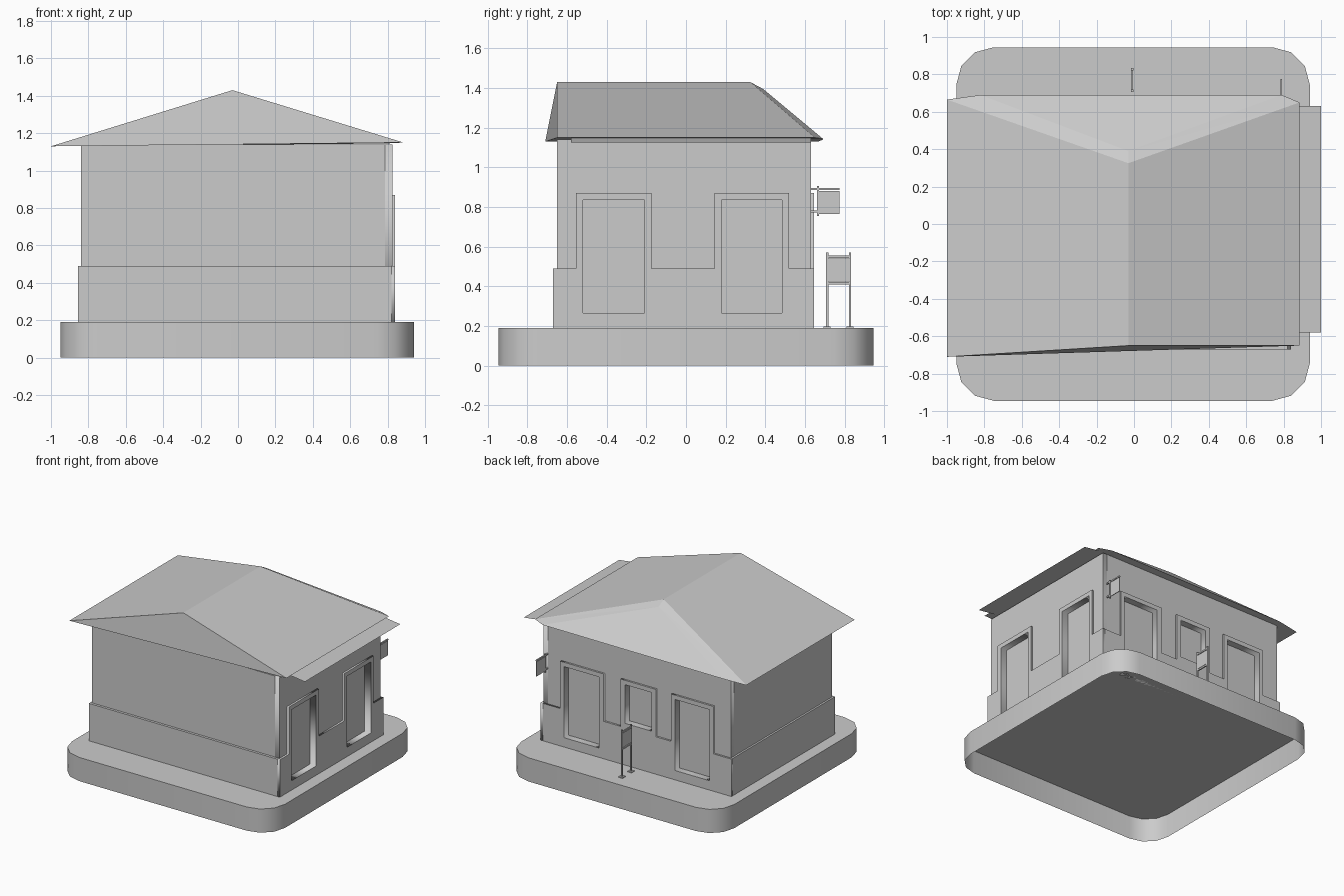
import bpy, bmesh, math
from mathutils import Matrix

if "Cube" in bpy.data.objects:
    bpy.data.objects.remove(bpy.data.objects["Cube"])


def mesh_obj(name, bm):
    bmesh.ops.recalc_face_normals(bm, faces=bm.faces)
    me = bpy.data.meshes.new(name)
    bm.to_mesh(me)
    bm.free()
    ob = bpy.data.objects.new(name, me)
    bpy.context.collection.objects.link(ob)
    return ob


def box(name, x, y, z):
    bm = bmesh.new()
    bmesh.ops.create_cube(bm, size=1)
    for v in bm.verts:
        v.co = [a + (b - a) * (c + 0.5) for (a, b), c in zip((x, y, z), v.co)]
    return mesh_obj(name, bm)


def surface(name, verts, faces):
    bm = bmesh.new()
    vs = [bm.verts.new(v) for v in verts]
    for f in faces:
        bm.faces.new([vs[i] for i in f])
    return mesh_obj(name, bm)


def rect(a, b, z0, z1):
    return [(a, z0), (b, z0), (b, z1), (a, z1)]


def plate(name, outline, holes, w0, w1, axes):
    """Flat plate with openings, from a filled and extruded 2D curve."""
    cu = bpy.data.curves.new(name, 'CURVE')
    cu.dimensions = '2D'
    cu.fill_mode = 'BOTH'
    cu.extrude = (w1 - w0) / 2
    for loop in [outline] + holes:
        s = cu.splines.new('POLY')
        s.points.add(len(loop) - 1)
        for p, (u, v) in zip(s.points, loop):
            p.co = (u, v, 0, 1)
        s.use_cyclic_u = True
    tmp = bpy.data.objects.new(name + "_curve", cu)
    bpy.context.collection.objects.link(tmp)
    dg = bpy.context.evaluated_depsgraph_get()
    me = bpy.data.meshes.new_from_object(tmp.evaluated_get(dg))
    bpy.data.objects.remove(tmp)
    m = Matrix(axes).transposed().to_4x4()
    me.transform(m @ Matrix.Translation((0, 0, (w0 + w1) / 2)))
    ob = bpy.data.objects.new(name, me)
    bpy.context.collection.objects.link(ob)


def battlement(a, b, frames):
    """Plinth outline that steps up around each door or window frame."""
    pts = [(b, 0.19), (a, 0.19), (a, 0.49)]
    for f0, f1 in frames:
        pts += [(f0, 0.49), (f0, 0.87), (f1, 0.87), (f1, 0.49)]
    return pts + [(b, 0.49)]


# Base slab with rounded corners, open underneath
bm = bmesh.new()
ring = []
for k, (sx, sy) in enumerate([(1, 1), (-1, 1), (-1, -1), (1, -1)]):
    for i in range(4):
        a = math.radians(90 * k + 30 * i)
        ring.append(bm.verts.new((-0.005 + sx * 0.745 + 0.2 * math.cos(a),
                                  sy * 0.745 + 0.2 * math.sin(a), 0.19)))
low = [bm.verts.new((v.co.x, v.co.y, 0)) for v in ring]
bm.faces.new(ring)
for i in range(len(ring)):
    j = (i + 1) % len(ring)
    bm.faces.new((low[i], low[j], ring[j], ring[i]))
base = mesh_obj("base_slab", bm)
bpy.context.view_layer.objects.active = base
base.select_set(True)
bpy.ops.object.shade_smooth_by_angle(angle=math.radians(35))
base.select_set(False)

# House core, including the recessed door and window panels
box("house_core", (-0.84, 0.785), (-0.65, 0.59), (0.19, 1.14))
box("plinth_core", (-0.855, 0.785), (-0.67, 0.59), (0.19, 0.49))

# Right and back walls, each with a raised plinth and frames
RIGHT = [(0, 1, 0), (0, 0, 1), (1, 0, 0)]
BACK = [(-1, 0, 0), (0, 0, 1), (0, 1, 0)]
right_holes = [rect(a, b, 0.265, 0.835) for a, b in [(-0.52, -0.21), (0.18, 0.485)]]
back_holes = [rect(-0.63, -0.32, 0.265, 0.835), rect(-0.09, 0.145, 0.525, 0.835),
              rect(0.355, 0.66, 0.265, 0.835)]
plate("right_wall", rect(-0.65, 0.63, 0.19, 1.14), right_holes, 0.785, 0.825, RIGHT)
plate("right_plinth", battlement(-0.67, 0.645, [(-0.555, -0.175), (0.145, 0.52)]),
      right_holes, 0.82, 0.84, RIGHT)
plate("back_wall", rect(-0.785, 0.84, 0.19, 1.14), back_holes, 0.59, 0.63, BACK)
plate("back_plinth", battlement(-0.82, 0.855, [(-0.665, -0.28), (-0.13, 0.185), (0.32, 0.695)]),
      back_holes, 0.63, 0.645, BACK)
# plinth returns at the two outer ends
box("plinth_end_front", (0.785, 0.82), (-0.67, -0.65), (0.19, 0.49))
box("plinth_end_left", (-0.855, -0.84), (0.59, 0.63), (0.19, 0.49))

# Roof: front gable, two slopes, hipped back, closed soffit
surface("roof", [(-1, -0.71, 1.13), (-0.03, -0.65, 1.43), (0.885, -0.65, 1.15),
                 (0.885, 0.65, 1.15), (0.79, 0.69, 1.145), (-0.82, 0.69, 1.14),
                 (-1, 0.665, 1.13), (-0.03, 0.325, 1.43), (-0.03, 0.39, 1.395)],
        [(0, 2, 1), (1, 2, 3, 7), (0, 1, 7, 6), (7, 3, 8), (3, 4, 8),
         (4, 5, 8), (5, 6, 8), (6, 7, 8), (0, 6, 5), (0, 5, 4), (0, 4, 3), (0, 3, 2)])
# Thin sloping eave sheet on the right side
surface("right_eave", [(0.82, -0.58, 1.148), (1, -0.58, 1.125),
                       (1, 0.63, 1.125), (0.82, 0.63, 1.148)], [(0, 1, 2, 3)])

# Standing sign behind the house
for i, y in enumerate((0.712, 0.827)):
    box(f"sign_leg_{i}", (-0.016, -0.004), (y - 0.006, y + 0.006), (0.19, 0.57))
    box(f"sign_foot_{i}", (-0.028, 0.008), (y - 0.018, y + 0.018), (0.19, 0.197))
for i, z in enumerate((0.415, 0.55)):
    box(f"sign_bar_{i}", (-0.015, -0.005), (0.712, 0.827), (z - 0.006, z + 0.006))
box("sign_board", (-0.013, -0.007), (0.712, 0.827), (0.425, 0.54))

# Hanging sign on the back wall
box("hanging_sign_post", (0.781, 0.793), (0.661, 0.671), (0.755, 0.905))
box("hanging_sign_top_rod", (0.782, 0.792), (0.625, 0.775), (0.886, 0.896))
box("hanging_sign_low_rod", (0.782, 0.792), (0.625, 0.671), (0.772, 0.782))
box("hanging_sign_board", (0.784, 0.79), (0.671, 0.775), (0.765, 0.882))
